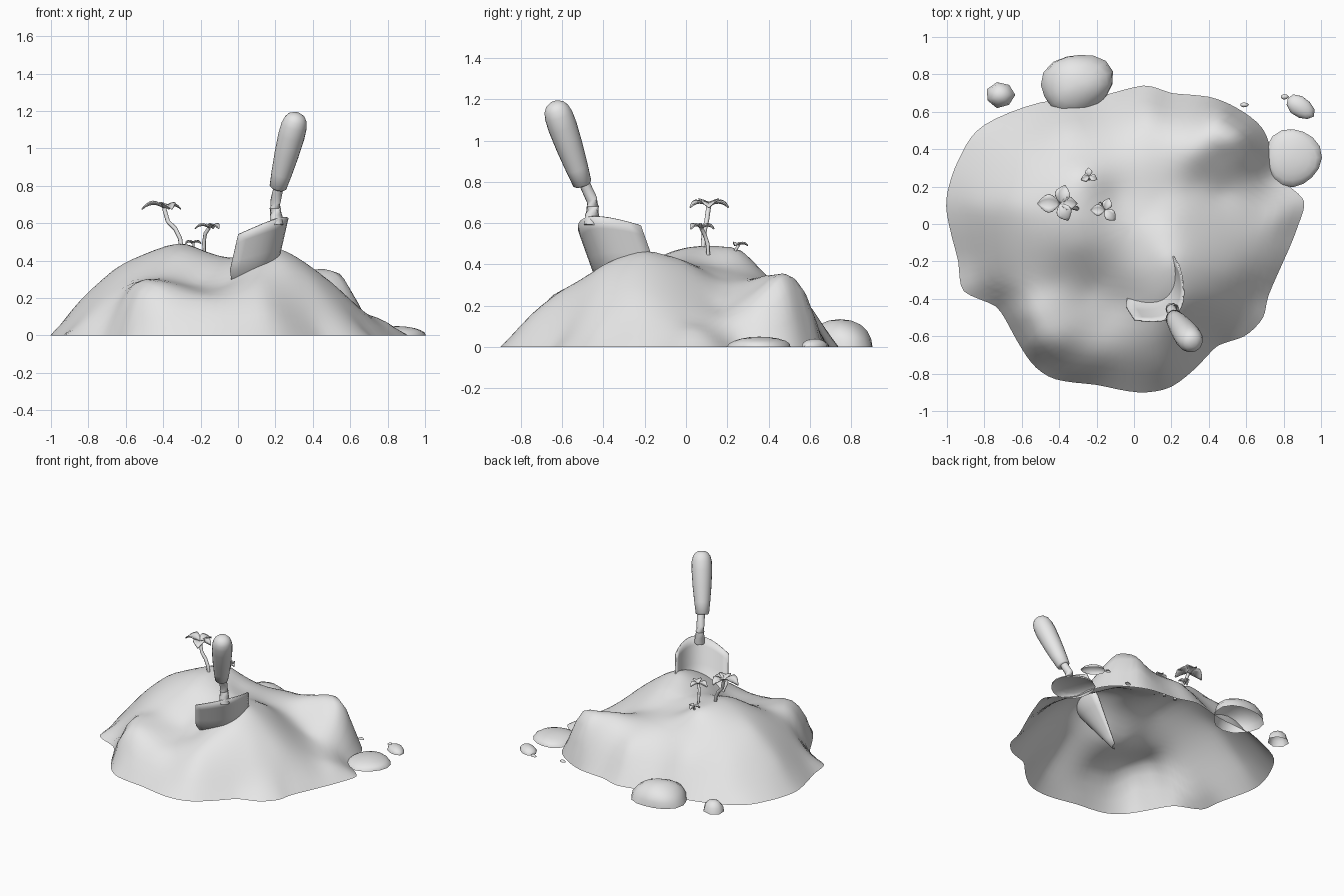
import bpy
import math
from mathutils import Matrix, Vector

cube = bpy.data.objects.get("Cube")
if cube:
    bpy.data.objects.remove(cube, do_unlink=True)

clay = bpy.data.materials.new("light_grey")
clay.use_nodes = True
clay.diffuse_color = (0.8, 0.8, 0.8, 1)
clay.node_tree.nodes["Principled BSDF"].inputs["Base Color"].default_value = clay.diffuse_color


def add_object(name, verts, faces, sharp=50, thickness=0):
    """Create a smooth shaded mesh object, optionally given a thickness."""
    mesh = bpy.data.meshes.new(name)
    mesh.from_pydata([tuple(v) for v in verts], [], faces)
    mesh.materials.append(clay)
    mesh.shade_smooth()
    mesh.set_sharp_from_angle(angle=math.radians(sharp))
    obj = bpy.data.objects.new(name, mesh)
    bpy.context.collection.objects.link(obj)
    if thickness:
        solid = obj.modifiers.new("thickness", 'SOLIDIFY')
        solid.thickness = thickness
        solid.offset = 0


def grid_faces(rows, cols, closed=False):
    """Quads joining consecutive rows of vertices."""
    faces = []
    for r in range(rows - 1):
        for c in range(cols if closed else cols - 1):
            d = (c + 1) % cols
            faces.append((r * cols + c, r * cols + d, (r + 1) * cols + d, (r + 1) * cols + c))
    return faces


def fan_faces(start, count, tip):
    """Triangles closing a ring of vertices to one tip."""
    return [(start + i, start + (i + 1) % count, tip) for i in range(count)]


def tube(name, path, radii, sides=12):
    """Round sections swept along a path, with capped ends."""
    path = [Vector(p) for p in path]
    last = len(path) - 1
    verts = []
    for i, (point, radius) in enumerate(zip(path, radii)):
        tangent = path[min(i + 1, last)] - path[max(i - 1, 0)]
        turn = tangent.to_track_quat('Z', 'Y')
        for s in range(sides):
            a = math.tau * s / sides
            verts.append(point + turn @ Vector((radius * math.cos(a), radius * math.sin(a), 0)))
    faces = grid_faces(len(path), sides, closed=True)
    faces.append(tuple(reversed(range(sides))))
    faces.append(tuple(last * sides + s for s in range(sides)))
    add_object(name, verts, faces)


def solve(matrix, values):
    """Gaussian elimination with pivoting."""
    n = len(values)
    rows = [list(row) + [v] for row, v in zip(matrix, values)]
    for i in range(n):
        best = max(range(i, n), key=lambda k: abs(rows[k][i]))
        rows[i], rows[best] = rows[best], rows[i]
        for k in range(i + 1, n):
            f = rows[k][i] / rows[i][i]
            if f:
                rows[k] = [a - f * b for a, b in zip(rows[k], rows[i])]
    result = [0] * n
    for i in reversed(range(n)):
        known = sum(rows[i][j] * result[j] for j in range(i + 1, n))
        result[i] = (rows[i][n] - known) / rows[i][i]
    return result


def refine(loop):
    """Insert smoothly interpolated points into a closed outline."""
    result = []
    n = len(loop)
    for i in range(n):
        a, b, c, d = (Vector(loop[(i + k) % n]) for k in (-1, 0, 1, 2))
        result += [b, (b + c) * .5625 - (a + d) * .0625]
    return result


# Soil mound: ground outline, then spot heights of each region
outline = [(.91, .12), (.88, 0), (.83, -.13), (.72, -.38), (.69, -.5), (.59, -.6), (.45, -.65),
           (.35, -.75), (.2, -.87), (.02, -.9), (-.2, -.86), (-.42, -.83), (-.55, -.74),
           (-.65, -.58), (-.74, -.44), (-.91, -.36), (-.94, -.2), (-1, .05), (-.99, .2),
           (-.92, .38), (-.8, .53), (-.5, .65), (-.2, .68), (.05, .74), (.2, .7), (.4, .68),
           (.55, .62), (.68, .52), (.73, .4), (.75, .27), (.83, .2)]
left_peak = [(-.3, .02, .485), (-.3, .14, .49), (-.27, .27, .465), (-.46, .1, .45), (-.65, .1, .36),
             (-.86, .1, .17), (-.1, .15, .4), (-.3, -.12, .44), (-.5, -.15, .38), (-.7, -.15, .26)]
front_lobe = [(-.43, -.52, .295), (-.43, -.66, .235), (-.55, -.64, .175), (-.59, -.5, .22),
              (-.68, -.33, .19), (-.45, -.33, .31), (-.22, -.35, .28), (-.18, -.55, .235),
              (-.2, -.72, .17)]
trowel_peak = [(.03, -.14, .415), (.2, -.2, .465), (-.06, -.42, .28), (.12, -.4, .385), (.25, -.4, .39),
               (.12, -.6, .275), (.15, -.76, .14), (.4, -.2, .36), (.42, -.42, .27),
               (.54, -.25, .245), (.54, -.03, .21), (.67, -.2, .125), (.67, .03, .12),
               (.78, .03, .08)]
back_hump = [(.2, 0, .41), (.15, .15, .34), (.33, .2, .27), (.48, .17, .19), (.65, .2, .12),
             (.15, .33, .33), (.33, .38, .345), (.48, .38, .31), (.42, .49, .35), (.56, .48, .3),
             (.62, .36, .21), (.46, .59, .23), (-.02, .38, .33), (.08, .6, .2),
             (-.3, .38, .355), (-.35, .52, .23), (-.65, .4, .2)]
spots = [(x, y, 0) for x, y in outline] + left_peak + front_lobe + trowel_peak + back_hump


def kernel(x, y, spot):
    return math.sqrt((x - spot[0]) ** 2 + (y - spot[1]) ** 2 + .003)


system = [[kernel(a[0], a[1], b) for b in spots] + [1] for a in spots]
system.append([1] * len(spots) + [0])
weights = solve(system, [s[2] for s in spots] + [0])


def ground(x, y):
    return max(0, weights[-1] + sum(w * kernel(x, y, s) for w, s in zip(weights, spots)))


rim = list(reversed(refine(refine(outline))))
rings = 18
mound = []
for r in range(rings):
    t = 1 - r / rings
    mound += [(x * t, y * t, ground(x * t, y * t) if r else 0) for x, y in rim]
mound.append((0, 0, ground(0, 0)))
add_object("soil_mound", mound, grid_faces(rings, len(rim), closed=True)
           + fan_faces((rings - 1) * len(rim), len(rim), len(mound) - 1), sharp=80)


# Stones lying around the mound: open-bottomed domes
def stone(name, x, y, size, turn=0, sides=16, levels=5, lump=.04):
    rot = Matrix.Rotation(math.radians(turn), 3, 'Z')
    verts = []
    for k in range(levels):
        a = math.pi / 2 * k / levels
        for s in range(sides):
            b = math.tau * s / sides
            r = math.cos(a) * (1 + lump * math.sin(3 * b + 1 + 2 * a))
            local = Vector((size[0] * r * math.cos(b), size[1] * r * math.sin(b), size[2] * math.sin(a)))
            verts.append(rot @ local + Vector((x, y, 0)))
    verts.append((x, y, size[2]))
    add_object(name, verts, grid_faces(levels, sides, closed=True)
               + fan_faces((levels - 1) * sides, sides, len(verts) - 1), sharp=60)


stone("back_boulder", -.305, .745, (.195, .165, .135), turn=20, lump=.06)
stone("side_boulder", .85, .355, (.15, .155, .05))
stone("back_left_stone", .89, .625, (.085, .055, .04), turn=-35, sides=10)
stone("back_right_stone", -.715, .69, (.078, .07, .08), sides=7, levels=3)
stone("pebble_a", .805, .68, (.022, .015, .015), sides=7, levels=3)
stone("pebble_b", .59, .637, (.024, .013, .015), sides=7, levels=3)

# Trowel blade: curved plate tapering to a point inside the mound
axis = Vector((.21, -.33, .92)).normalized()
across = Vector((.63, .77, .13)).normalized()
bulge = across.cross(axis)
blade_centre = Vector((.12, -.365, .565))
blade = []
rows, cols = 11, 13
for r in range(rows):
    v = r / (rows - 1)
    width = .19 * (1 if v < .4 else 1 - .85 * (v - .4) / .6)
    for c in range(cols):
        u = 2 * c / (cols - 1) - 1
        rise = .12 * (1 - u * u) * (1 - v)
        blade.append(blade_centre + across * width * u + bulge * .12 * (1 - u * u) * (width / .19)
                     + axis * (rise - .52 * v))
add_object("trowel_blade", blade, grid_faces(rows, cols), thickness=.008)

# Trowel neck and handle
tube("trowel_neck", [(.222, -.505, .82), (.212, -.482, .77), (.2, -.457, .715),
                     (.199, -.452, .68), (.203, -.455, .64), (.208, -.46, .59)],
     [.026, .027, .028, .03, .034, .036])
foot, top = Vector((.212, -.5, .785)), Vector((.317, -.64, 1.187))
profile = [(0, .036), (.02, .046), (.2, .055), (.45, .065), (.7, .071), (.84, .069), (.92, .06),
           (.97, .045), (1, .02)]
tube("trowel_handle", [foot.lerp(top, t) for t, _ in profile], [r for _, r in profile], sides=20)


# Sprouts: bent stem with a crown of drooping, folded leaves
def sprout(name, path, radius, leaves):
    tube(name + "_stem", path, [radius] * len(path), sides=8)
    crown = Vector(path[-1])
    for i, (angle, length) in enumerate(leaves):
        turn = Matrix.Rotation(math.radians(angle), 3, 'Z')
        verts = []
        steps = 7
        for k in range(steps):
            t = k / (steps - 1)
            half = length * (.03 + .38 * math.sin(math.pi * t))
            lift = length * (.75 * t - .8 * t * t)
            for side in (-1, -.5, 0, .5, 1):
                local = Vector((length * t, half * side, lift + abs(side) * half * .35))
                verts.append(crown + turn @ local)
        add_object(name + "_leaf_" + str(i + 1), verts, grid_faces(steps, 5), thickness=.006)


sprout("tall_sprout", [(-.3, .08, .45), (-.31, .085, .52), (-.335, .09, .57), (-.375, .1, .61),
                       (-.395, .11, .68)], .012, [(180, .12), (75, .1), (-65, .1), (0, .09)])
sprout("middle_sprout", [(-.18, .11, .42), (-.182, .105, .5), (-.175, .09, .545), (-.155, .075, .575)],
       .01, [(180, .075), (70, .065), (-45, .075)])
sprout("small_sprout", [(-.24, .235, .42), (-.24, .24, .47), (-.24, .255, .493)],
       .007, [(95, .045), (205, .045), (-20, .045)])
